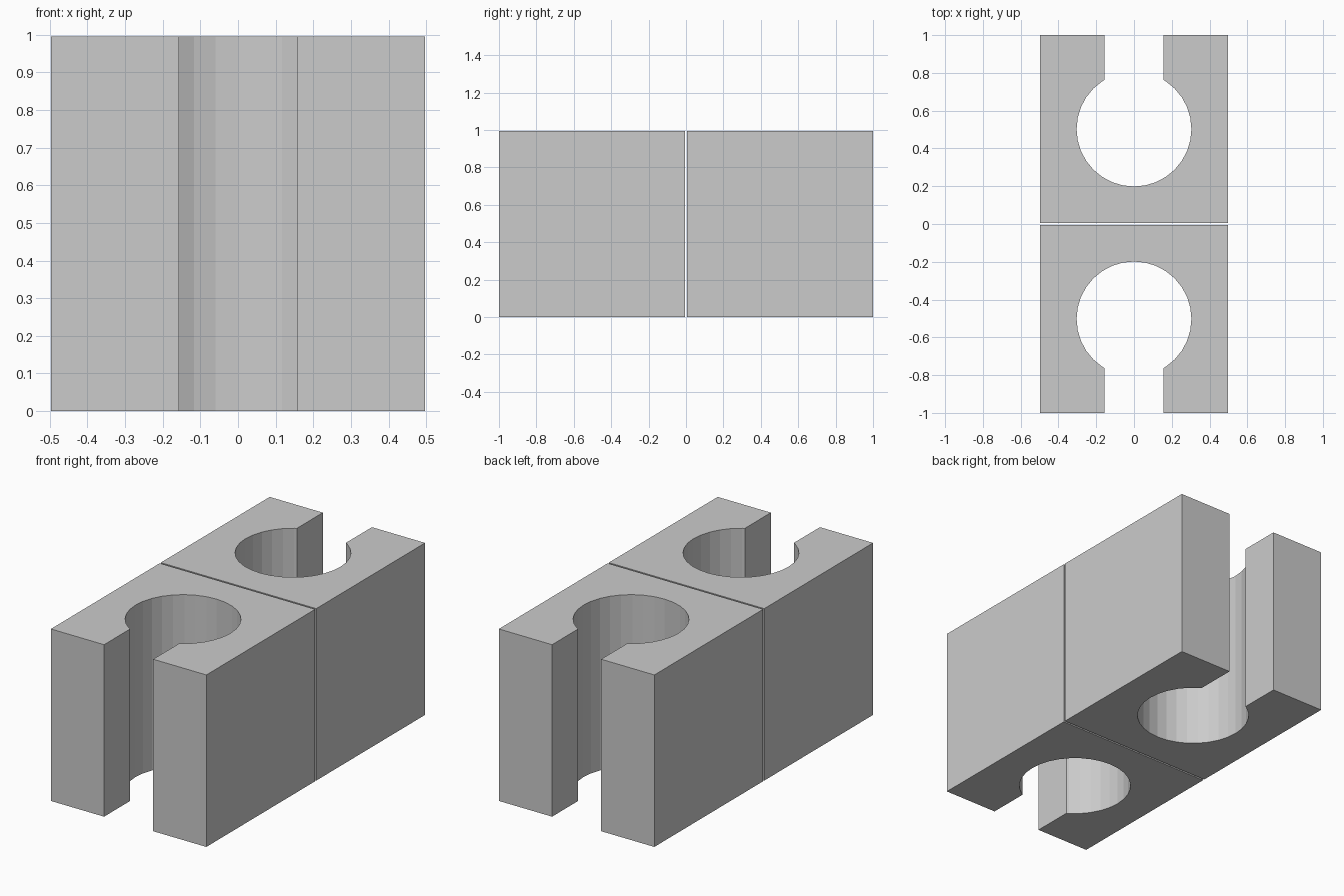
import bpy, bmesh
from math import sin, cos, tau

if "Cube" in bpy.data.objects:
    bpy.data.objects.remove(bpy.data.objects["Cube"])

SIDE, GAP = 0.995, 0.005      # block size, half the gap between blocks
R, SLOT, SEG = 0.304, 0.157, 32  # bore radius, slot half width, bore sides
CY = GAP + SIDE / 2           # bore centre


def bore(k):
    a = tau * k / SEG         # angle measured from the slot direction
    return R * sin(a), CY + R * cos(a)


# Keyhole outline: bore wall, then slot and outer square
(x2, y2), (x3, y3) = bore(2), bore(3)
slot_y = y2 + (y3 - y2) * (SLOT - x2) / (x3 - x2)
h, y0, y1 = SIDE / 2, GAP, GAP + SIDE
profile = [(SLOT, slot_y)] + [bore(k) for k in range(3, SEG - 2)]
profile += [(-SLOT, slot_y), (-SLOT, y1), (-h, y1), (-h, y0),
            (h, y0), (h, y1), (SLOT, y1)]


def add_block(name, sign):
    bm = bmesh.new()
    face = bm.faces.new([bm.verts.new((x, sign * y, 0)) for x, y in profile])
    ext = bmesh.ops.extrude_face_region(bm, geom=[face], use_keep_orig=True)
    top = [g for g in ext["geom"] if isinstance(g, bmesh.types.BMVert)]
    bmesh.ops.translate(bm, verts=top, vec=(0, 0, SIDE))
    bmesh.ops.recalc_face_normals(bm, faces=bm.faces[:])
    # Split the concave caps cleanly
    caps = [f for f in bm.faces if len(f.verts) > 4]
    bmesh.ops.triangulate(bm, faces=caps)
    mesh = bpy.data.meshes.new(name)
    bm.to_mesh(mesh)
    bm.free()
    bpy.context.collection.objects.link(bpy.data.objects.new(name, mesh))


# Two back-to-back blocks
add_block("back_block", 1)
add_block("front_block", -1)
